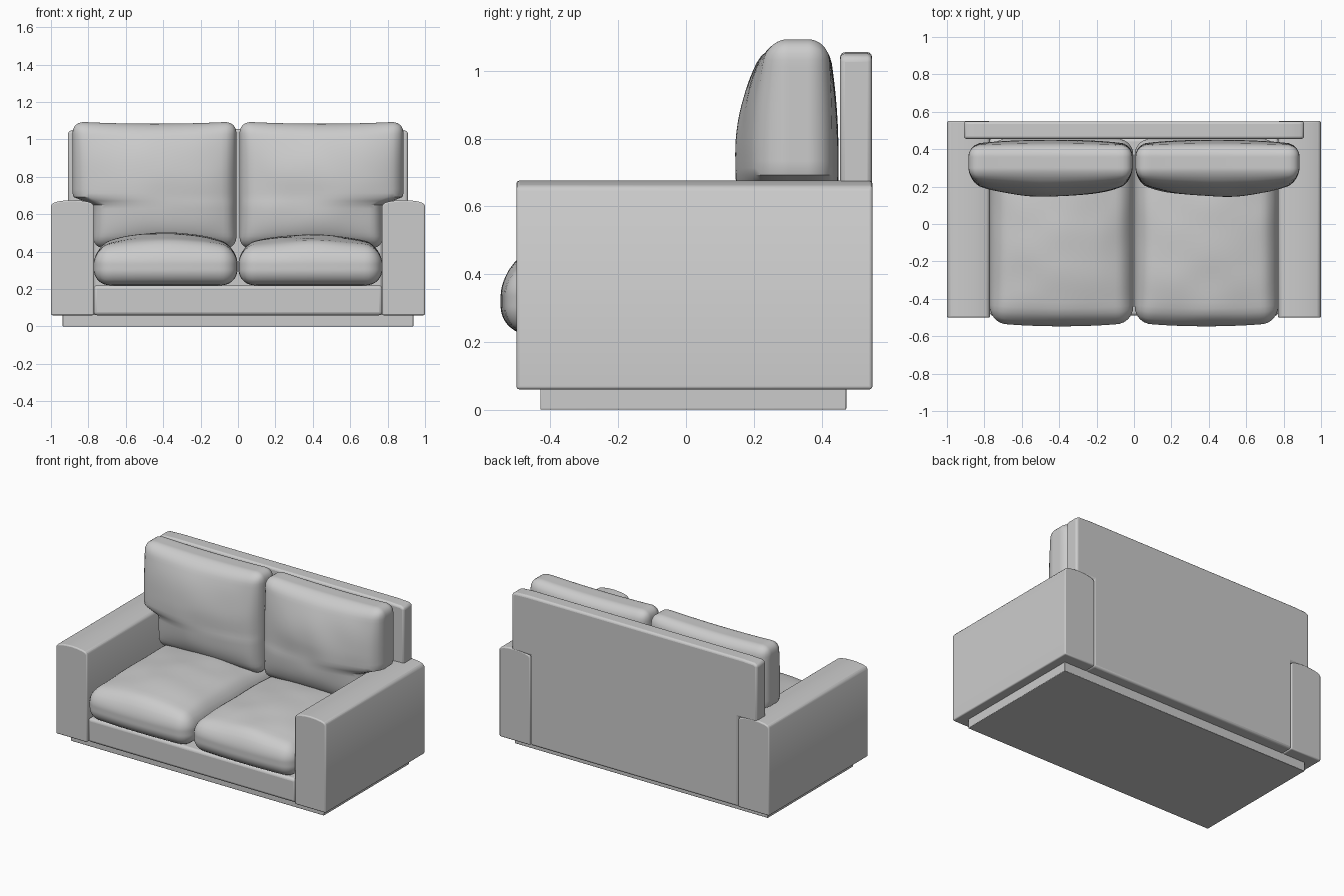
import bpy, bmesh
from mathutils import Vector, noise

if "Cube" in bpy.data.objects:
    bpy.data.objects.remove(bpy.data.objects["Cube"])


def finish(bm, name, bevel=0.0):
    bmesh.ops.recalc_face_normals(bm, faces=bm.faces)
    mesh = bpy.data.meshes.new(name)
    bm.to_mesh(mesh)
    bm.free()
    ob = bpy.data.objects.new(name, mesh)
    bpy.context.collection.objects.link(ob)
    if bevel:
        mod = ob.modifiers.new("soft_edges", 'BEVEL')
        mod.width, mod.segments = bevel, 3
        mod.limit_method, mod.angle_limit = 'ANGLE', 0.6
    bpy.ops.object.select_all(action='DESELECT')
    ob.select_set(True)
    bpy.context.view_layer.objects.active = ob
    bpy.ops.object.shade_smooth_by_angle(angle=0.6)
    return ob


def extrude_y(name, profile, y0, y1, bevel):
    """Extrude a front-view (x, z) outline from y0 to y1."""
    bm = bmesh.new()
    face = bm.faces.new([bm.verts.new((x, y0, z)) for x, z in profile])
    new = bmesh.ops.extrude_face_region(bm, geom=[face])["geom"]
    bmesh.ops.translate(bm, vec=(0, y1 - y0, 0),
                        verts=[v for v in new if isinstance(v, bmesh.types.BMVert)])
    return finish(bm, name, bevel)


def rect(x0, x1, z0, z1):
    return [(x0, z0), (x1, z0), (x1, z1), (x0, z1)]


def cushion(name, half, r, shape):
    """Rounded, finely divided block; shape(q, u, v, w) places each point."""
    bm = bmesh.new()
    bmesh.ops.create_cube(bm, size=2)
    bmesh.ops.subdivide_edges(bm, edges=bm.edges[:], cuts=31, use_grid_fill=True)
    for vert in bm.verts:
        q = Vector([c * h for c, h in zip(vert.co, half)])
        core = Vector([max(-(h - r), min(h - r, c)) for c, h in zip(q, half)])
        q = core + (q - core).normalized() * r
        u, v, w = [c / h for c, h in zip(q, half)]
        vert.co = shape(q, u, v, w)
    return finish(bm, name)


def dome(t, power):
    return max(0.0, 1 - abs(t) ** 2) ** power


def smooth(a, b, t):
    t = max(0.0, min(1.0, (t - a) / (b - a)))
    return t * t * (3 - 2 * t)


# Plinth, seat base and back panel (the panel widens above the arms)
extrude_y("plinth", rect(-0.938, 0.938, 0, 0.065), -0.43, 0.473, 0.004)
extrude_y("seat_base", rect(-0.772, 0.772, 0.06, 0.22), -0.49, 0.46, 0.018)
half_back = [(0.772, 0.06), (0.772, 0.66), (0.91, 0.66), (0.91, 1.04), (0.885, 1.051), (0.80, 1.055)]
extrude_y("back_panel", half_back + [(-x, z) for x, z in reversed(half_back)], 0.455, 0.549, 0.014)

for side, label in ((-1, "left"), (1, "right")):
    # Arm with a slightly crowned top
    arm = [(0.77, 0.06), (1, 0.06), (1, 0.645), (0.99, 0.66), (0.965, 0.668), (0.925, 0.674),
           (0.885, 0.676), (0.845, 0.674), (0.805, 0.668), (0.78, 0.66), (0.77, 0.645)]
    extrude_y(label + "_arm", [(side * x, z) for x, z in arm], -0.5, 0.55, 0.008)

    # Seat cushion, crowned on top and bulging at the front
    def seat(q, u, v, w):
        x = side * (0.387 + q.x)
        y = -0.035 + q.y
        if v < 0:
            y -= 0.022 * dome(u, 0.8) * -v
        z = 0.32 + q.z
        if w > 0:
            crown = 0.083 if side < 0 else 0.072
            z += w * crown * dome(u, 0.8) * dome(v, 0.55)
            z += w * 0.008 * noise.noise(Vector((x * 5, y * 5, 3)))
        return x, y, z

    cushion(label + "_seat_cushion", (0.384, 0.49, 0.1), 0.085, seat)

    # Back cushion, stepped outwards above the arm
    def back(q, u, v, w):
        z = 0.755 + q.z
        outer = 0.775 + 0.11 * smooth(0.645, 0.70, z)
        x = side * (0.008 + (outer - 0.008) * (u + 1) / 2)
        fall = dome(u, 0.65) * (dome(w, 1) if w > 0 else 1 - w ** 4)
        y = 0.33 + q.y
        y += -v * (-0.092 if v < 0 else -0.03) * fall if v > 0 else v * 0.092 * fall
        y += 0.008 * noise.noise(Vector((x * 5, z * 5, 8))) * (v < 0) * fall
        if w > 0:
            z += w * 0.012 * (u * u - 0.5)
        return x, y, z

    cushion(label + "_back_cushion", (0.44, 0.09, 0.335), 0.06, back)
